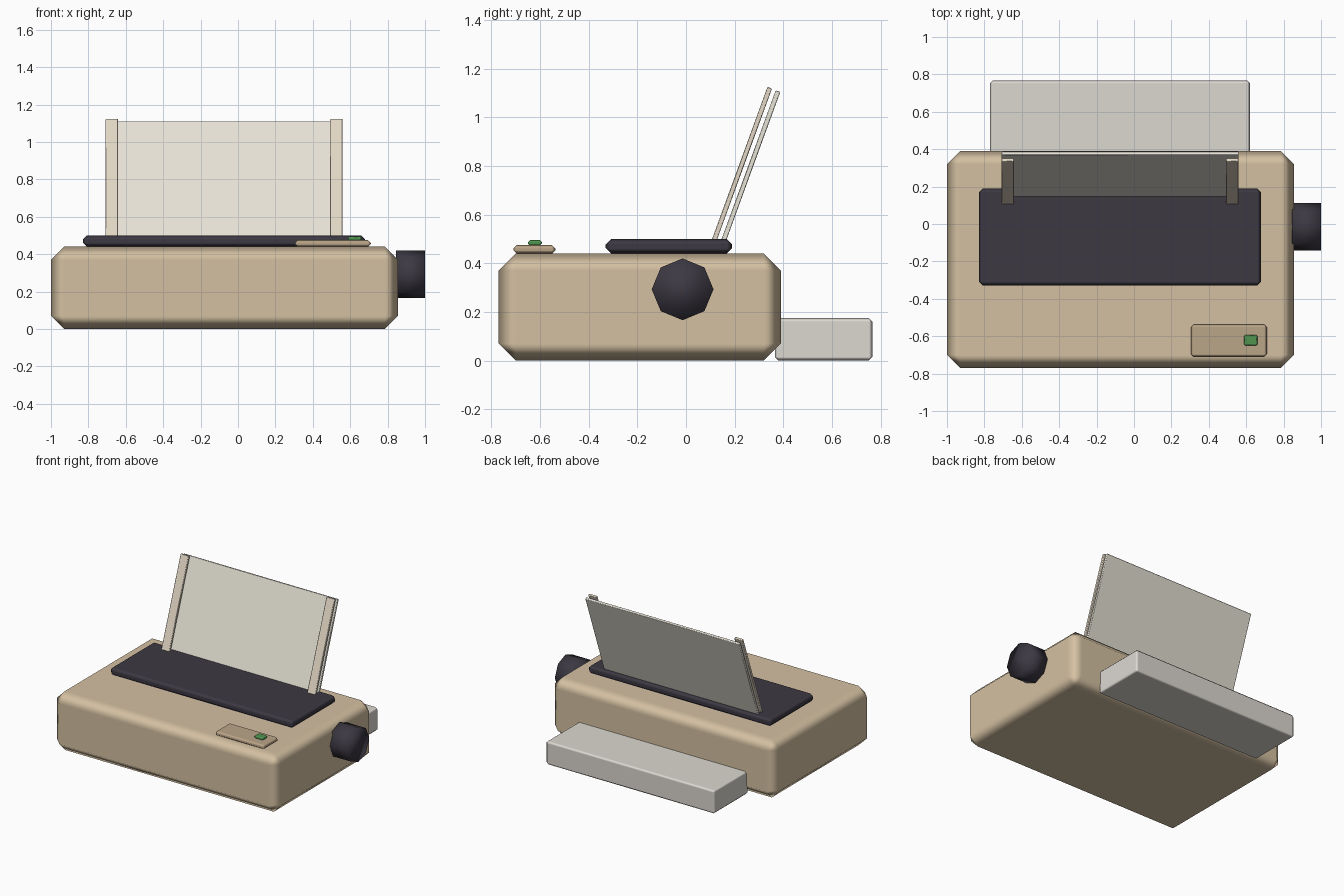
import bpy, math
from mathutils import Matrix, Vector

if "Cube" in bpy.data.objects:
    bpy.data.objects.remove(bpy.data.objects["Cube"])


def material(name, rgb):
    m = bpy.data.materials.new(name)
    m.diffuse_color = (*rgb, 1)
    m.use_nodes = True
    m.node_tree.nodes["Principled BSDF"].inputs["Base Color"].default_value = m.diffuse_color
    return m


beige = material("beige_plastic", (0.66, 0.53, 0.36))
tan = material("tan_plastic", (0.50, 0.38, 0.25))
cream = material("cream_plastic", (0.76, 0.68, 0.56))
dark = material("dark_plastic", (0.045, 0.04, 0.055))
white = material("paper_white", (0.80, 0.77, 0.68))
pale = material("pale_grey", (0.72, 0.69, 0.64))
green = material("green_light", (0.08, 0.30, 0.08))


def box(name, xs, ys, zs, bevel, mat):
    """Chamfered box spanning the given ranges, with hardened normals."""
    bpy.ops.mesh.primitive_cube_add(size=1)
    ob = bpy.context.object
    ob.name = name
    spans = (xs, ys, zs)
    size = Vector([b - a for a, b in spans])
    ob.data.transform(Matrix.Diagonal((*size, 1)))
    ob.location = [(a + b) / 2 for a, b in spans]
    ob.data.materials.append(mat)
    ob.data.shade_smooth()
    mod = ob.modifiers.new("chamfer", 'BEVEL')
    mod.width = bevel
    mod.segments = 1
    mod.harden_normals = True
    return ob


def leaning_panel(name, xs, y_at_cover, z_top, thickness, mat):
    """Thin panel leaning back 20 degrees out of the cover slot."""
    lean = math.radians(20)
    z0, z1 = 0.465, z_top
    length = (z1 - z0) / math.cos(lean)
    ob = box(name, xs, (-thickness / 2, thickness / 2),
             (-length / 2, length / 2), 0.004, mat)
    zc = (z0 + z1) / 2
    ob.location = ((xs[0] + xs[1]) / 2,
                   y_at_cover + (zc - 0.5) * math.tan(lean), zc)
    ob.rotation_euler.x = -lean


# Main housing and top cover
box("printer_body", (-1, 0.855), (-0.77, 0.39), (0, 0.44), 0.07, beige)
box("top_cover", (-0.83, 0.68), (-0.33, 0.19), (0.44, 0.50), 0.022, dark)

# Control panel and power button
box("control_panel", (0.305, 0.71), (-0.71, -0.537), (0.44, 0.475), 0.014, tan)
box("power_button", (0.587, 0.66), (-0.65, -0.593), (0.473, 0.495), 0.008, green)

# Rear paper tray
box("rear_tray", (-0.77, 0.62), (0.365, 0.767), (0, 0.175), 0.015, pale)

# Paper sheet and its two side guides
leaning_panel("paper_sheet", (-0.708, 0.56), 0.157, 1.108, 0.02, white)
for side, x in (("left", -0.708), ("right", 0.492)):
    leaning_panel(side + "_paper_guide", (x, x + 0.067), 0.118, 1.122, 0.02, cream)

# Eight-sided platen knob on the right
bpy.ops.mesh.primitive_cylinder_add(vertices=8, radius=0.127, depth=0.155)
knob = bpy.context.object
knob.name = "platen_knob"
knob.data.transform(Matrix.Rotation(math.pi / 2, 4, 'Y'))
knob.location = (0.9225, -0.014, 0.293)
knob.data.materials.append(dark)
knob.data.shade_smooth()
